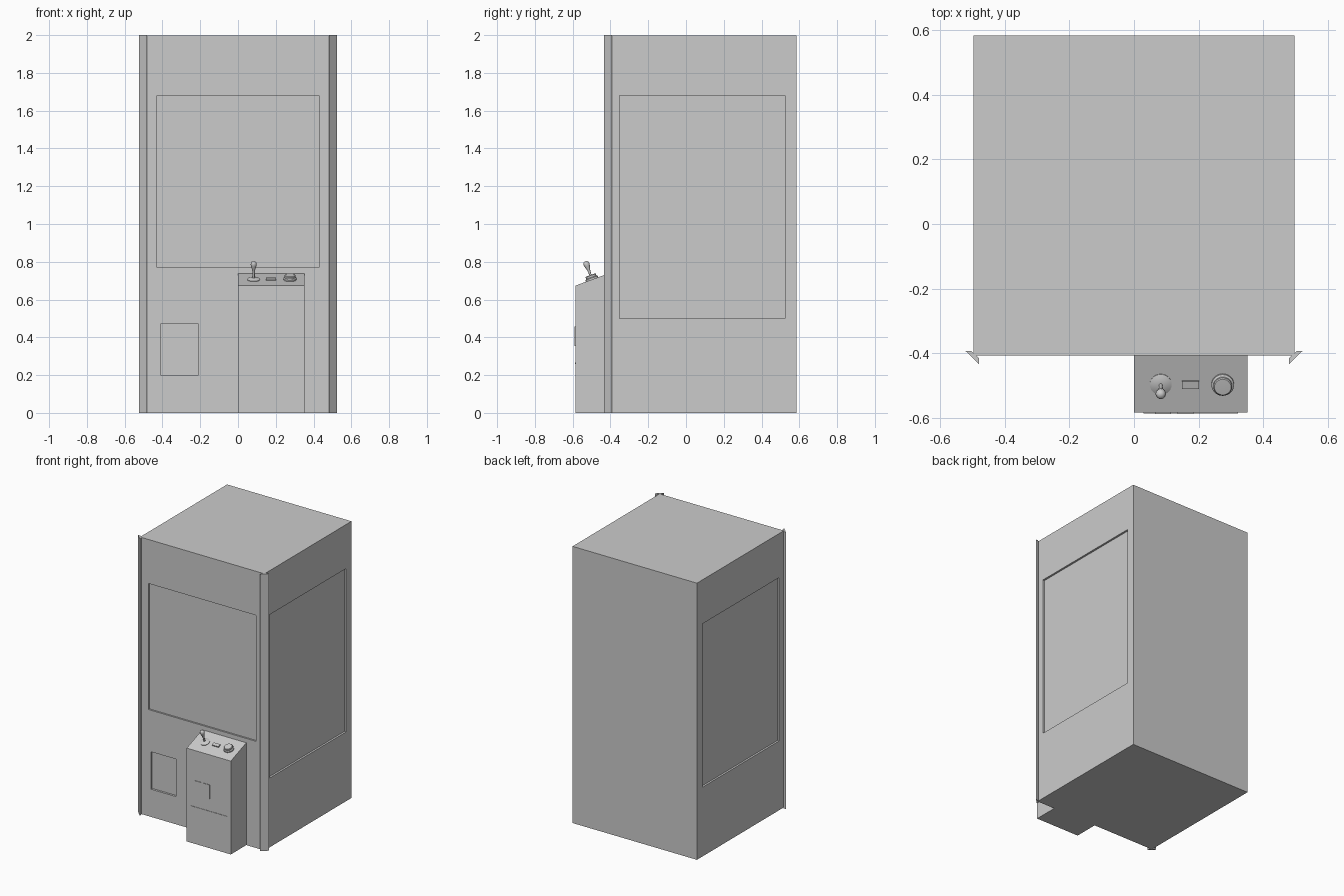
import bpy, bmesh, math
from mathutils import Matrix, Vector

if "Cube" in bpy.data.objects:
    bpy.data.objects.remove(bpy.data.objects["Cube"])


def add_mesh(name, bm):
    bmesh.ops.recalc_face_normals(bm, faces=bm.faces[:])
    me = bpy.data.meshes.new(name)
    bm.to_mesh(me)
    bm.free()
    ob = bpy.data.objects.new(name, me)
    bpy.context.collection.objects.link(ob)
    return ob


def box(name, x, y, z, mat=Matrix()):
    bm = bmesh.new()
    bmesh.ops.create_cube(bm, size=1)
    for v in bm.verts:
        v.co = [lo + (c + 0.5) * (hi - lo) for c, (lo, hi) in zip(v.co, (x, y, z))]
    bm.transform(mat)
    return add_mesh(name, bm)


def prism(name, pts, direction):
    bm = bmesh.new()
    f = bm.faces.new([bm.verts.new(p) for p in pts])
    ext = bmesh.ops.extrude_face_region(bm, geom=[f])
    bmesh.ops.translate(bm, vec=direction,
                        verts=[g for g in ext["geom"] if isinstance(g, bmesh.types.BMVert)])
    return add_mesh(name, bm)


def lathe(name, profile, mat, segs=24):
    # Spin a (radius, height) profile around local z; it starts and ends on the axis
    bm = bmesh.new()
    vs = [bm.verts.new((r, 0, h)) for r, h in profile]
    es = [bm.edges.new(p) for p in zip(vs, vs[1:])]
    bmesh.ops.spin(bm, geom=vs + es, cent=(0, 0, 0), axis=(0, 0, 1),
                   angle=math.tau, steps=segs)
    bmesh.ops.remove_doubles(bm, verts=bm.verts[:], dist=0.0002)
    bm.transform(mat)
    ob = add_mesh(name, bm)
    bpy.ops.object.select_all(action='DESELECT')
    ob.select_set(True)
    bpy.context.view_layer.objects.active = ob
    bpy.ops.object.shade_smooth_by_angle(angle=math.radians(35))
    return ob


def recess(target, x, y, z):
    cutter = box("cutter", x, y, z)
    mod = target.modifiers.new("recess", 'BOOLEAN')
    mod.operation, mod.solver, mod.object = 'DIFFERENCE', 'EXACT', cutter
    bpy.context.view_layer.objects.active = target
    bpy.ops.object.modifier_apply(modifier=mod.name)
    bpy.data.objects.remove(cutter)


# Cabinet with shallow window panes and the prize hatch
W, FRONT, BACK = 0.497, -0.408, 0.585
cabinet = box("cabinet", (-W, W), (FRONT, BACK), (0, 1.998))
recess(cabinet, (-0.43, 0.43), (FRONT - 0.1, FRONT + 0.012), (0.77, 1.68))
recess(cabinet, (-0.41, -0.21), (FRONT - 0.1, FRONT + 0.015), (0.2, 0.47))
for s in (-1, 1):
    recess(cabinet, sorted((s * (W - 0.014), s * 0.7)), (-0.352, 0.523), (0.5, 1.68))

# Slanted front corner trims
for side, s in (("left", -1), ("right", 1)):
    prism(side + "_corner_trim",
          [(s * x, y, 0) for x, y in ((0.523, -0.393), (0.505, -0.393),
                                      (0.481, -0.415), (0.481, -0.434))],
          Vector((0, 0, 2)))

# Control console with sloping top
prism("control_console",
      [(0, y, z) for y, z in ((-0.585, 0), (-0.4, 0), (-0.4, 0.742),
                              (FRONT, 0.739), (-0.585, 0.674))],
      Vector((0.352, 0, 0)))
for i, x in enumerate((0.065, 0.135)):
    box(f"coin_plate_{i + 1}", (x, x + 0.05), (-0.589, -0.58), (0.355, 0.458))
box("lower_console_ridge", (0.03, 0.322), (-0.588, -0.58), (0.258, 0.268))

# Controls stand square to the slope
tilt = Matrix.Rotation(math.atan2(0.065, 0.177), 4, 'X')


def on_slope(x, y):
    return Matrix.Translation((x, y, 0.674 + (y + 0.585) * 0.065 / 0.177)) @ tilt


joy = on_slope(0.083, -0.497)
lathe("joystick_base", [(0, -0.004), (0.034, -0.004), (0.034, 0.003),
                        (0.022, 0.008), (0.008, 0.01), (0, 0.01)], joy)
lathe("joystick", [(0, 0), (0.006, 0), (0.006, 0.03), (0.008, 0.055), (0.014, 0.074),
                   (0.016, 0.086), (0.013, 0.097), (0.007, 0.102), (0, 0.103)], joy)
lathe("push_button", [(0, -0.004), (0.035, -0.004), (0.035, 0.008), (0.029, 0.012),
                      (0.029, 0.022), (0.026, 0.025), (0, 0.026)], on_slope(0.275, -0.497))
box("indicator_plate", (-0.026, 0.026), (-0.012, 0.012), (-0.004, 0.008),
    on_slope(0.175, -0.497))
